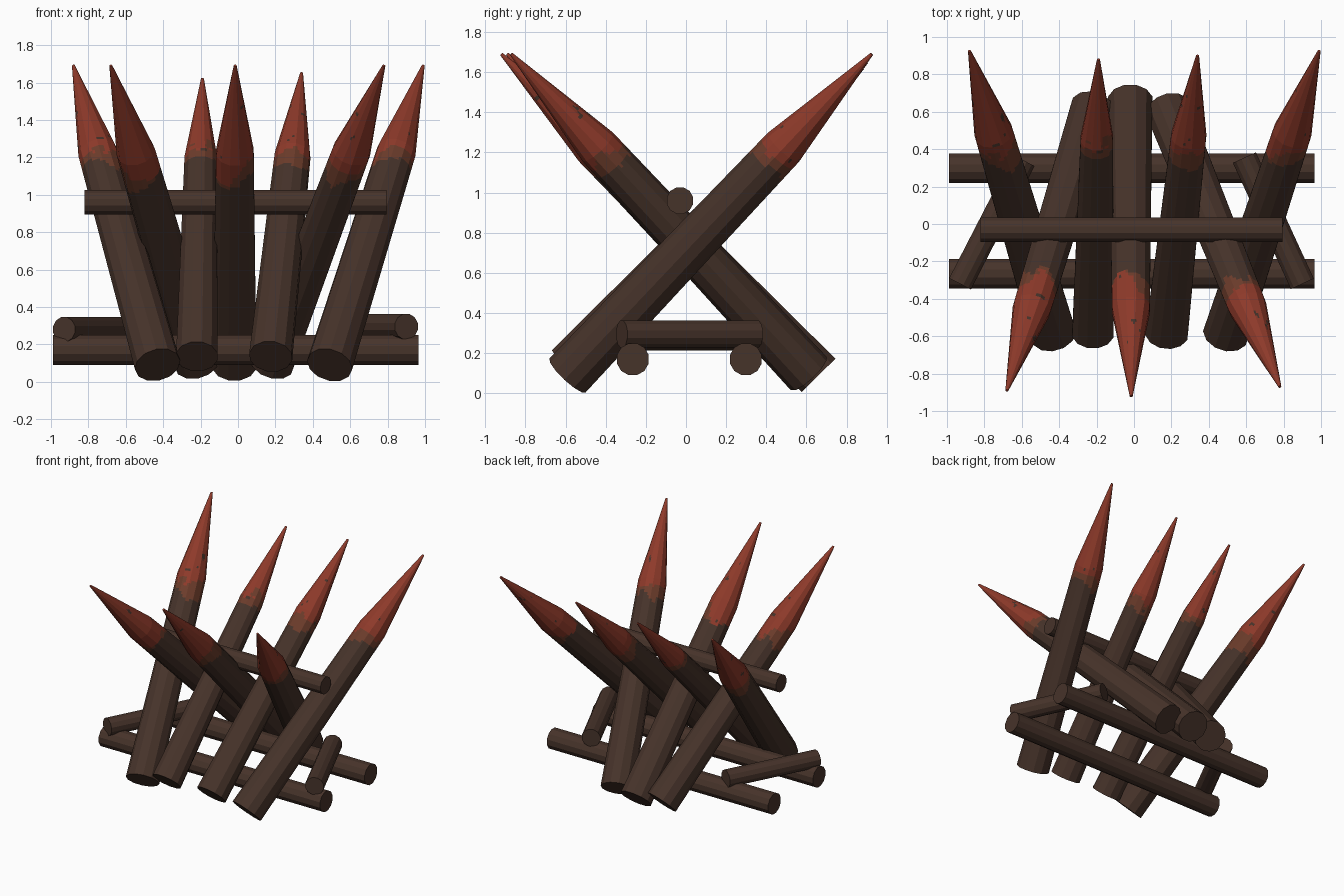
import bpy, bmesh, math
from mathutils import Vector, noise

if "Cube" in bpy.data.objects:
    bpy.data.objects.remove(bpy.data.objects["Cube"])


def material(name, rgb):
    m = bpy.data.materials.new(name)
    m.diffuse_color = (*rgb, 1)
    m.use_nodes = True
    m.node_tree.nodes["Principled BSDF"].inputs["Base Color"].default_value = m.diffuse_color
    return m


MATS = [material("dark_wood", (0.062, 0.033, 0.023)),
        material("red_stain", (0.27, 0.042, 0.023)),
        material("rust_stain", (0.15, 0.045, 0.024))]
SIDES = 12


def tube(name, start, end, profile, split=1):
    """Polygonal tube; profile is a list of (fraction along axis, radius)."""
    a, b = Vector(start), Vector(end)
    axis = (b - a).normalized()
    u = axis.cross(Vector((0, 0, 1))).normalized()
    v = axis.cross(u)
    corners = [u * math.cos(2 * math.pi * (i + .5) / SIDES) +
               v * math.sin(2 * math.pi * (i + .5) / SIDES) for i in range(SIDES)]
    section = [corners[i].lerp(corners[(i + 1) % SIDES], k / split)
               for i in range(SIDES) for k in range(split)]
    bm = bmesh.new()
    rings = [[bm.verts.new(a.lerp(b, t) + p * r) for p in section] for t, r in profile]
    n = len(section)
    for r0, r1 in zip(rings, rings[1:]):
        for i in range(n):
            bm.faces.new((r0[i], r0[(i + 1) % n], r1[(i + 1) % n], r1[i]))
    bm.faces.new(rings[0][::-1])
    bm.faces.new(rings[-1])
    bmesh.ops.recalc_face_normals(bm, faces=bm.faces)
    me = bpy.data.meshes.new(name)
    bm.to_mesh(me)
    bm.free()
    for m in MATS:
        me.materials.append(m)
    ob = bpy.data.objects.new(name, me)
    bpy.context.collection.objects.link(ob)
    return ob


def log(name, start, end, r):
    return tube(name, start, end, [(0, r), (1, r)])


def stake(name, start, end, r0, r1, stain):
    shoulder, tip = 0.71, 0.008
    profile = [(0, r0)]
    profile += [(0.2 + 0.51 * i / 50, r0 + (r1 - r0) * (0.2 + 0.51 * i / 50) / shoulder)
                for i in range(51)]
    profile += [(shoulder + (1 - shoulder) * i / 36, r1 + (tip - r1) * i / 36)
                for i in range(1, 37)]
    ob = tube(name, start, end, profile, 4)
    # irregular red stain over the point, with a rust fringe and dark specks
    a, d = Vector(start), Vector(end) - Vector(start)
    for p in ob.data.polygons:
        c = p.center
        t = (c - a).dot(d) / d.length_squared
        edge = t + 0.04 * noise.noise(c * 7) + 0.012 * noise.noise(c * 25)
        if edge > stain + 0.035 + 0.05 * noise.noise(c * 5 + Vector((9, 3, 1))):
            p.material_index = 1
        elif edge > stain:
            p.material_index = 2
        if t < 0.9 and noise.noise(c * 22 + Vector((4, 7, 2))) > 0.62:
            p.material_index = 0
    return ob


# stakes leaning back, then stakes leaning forward
stake("back_stake_1", (-.43, -.59, .09), (-.88, .925, 1.69), .124, .106, .64)
stake("back_stake_2", (-.22, -.585, .135), (-.19, .88, 1.62), .114, .09, .68)
stake("back_stake_3", (.175, -.585, .135), (.34, .90, 1.65), .117, .097, .64)
stake("back_stake_4", (.49, -.59, .09), (.99, .925, 1.69), .124, .106, .64)
stake("front_stake_1", (-.22, .62, .10), (-.68, -.89, 1.69), .122, .104, .63)
stake("front_stake_2", (-.02, .66, .09), (-.015, -.92, 1.69), .122, .104, .64)
stake("front_stake_3", (.18, .61, .10), (.78, -.87, 1.69), .122, .104, .65)

# ground rails and the top bar
log("front_ground_rail", (-.99, -.265, .17), (.965, -.265, .17), .082)
log("rear_ground_rail", (-.99, .298, .17), (.965, .298, .17), .082)
log("top_bar", (-.82, -.03, .96), (.795, -.03, .96), .068)

# slanted braces resting on the ground rails
log("left_brace", (-.93, -.32, .28), (-.59, .34, .28), .068)
log("right_brace", (.90, -.32, .295), (.59, .355, .295), .07)
